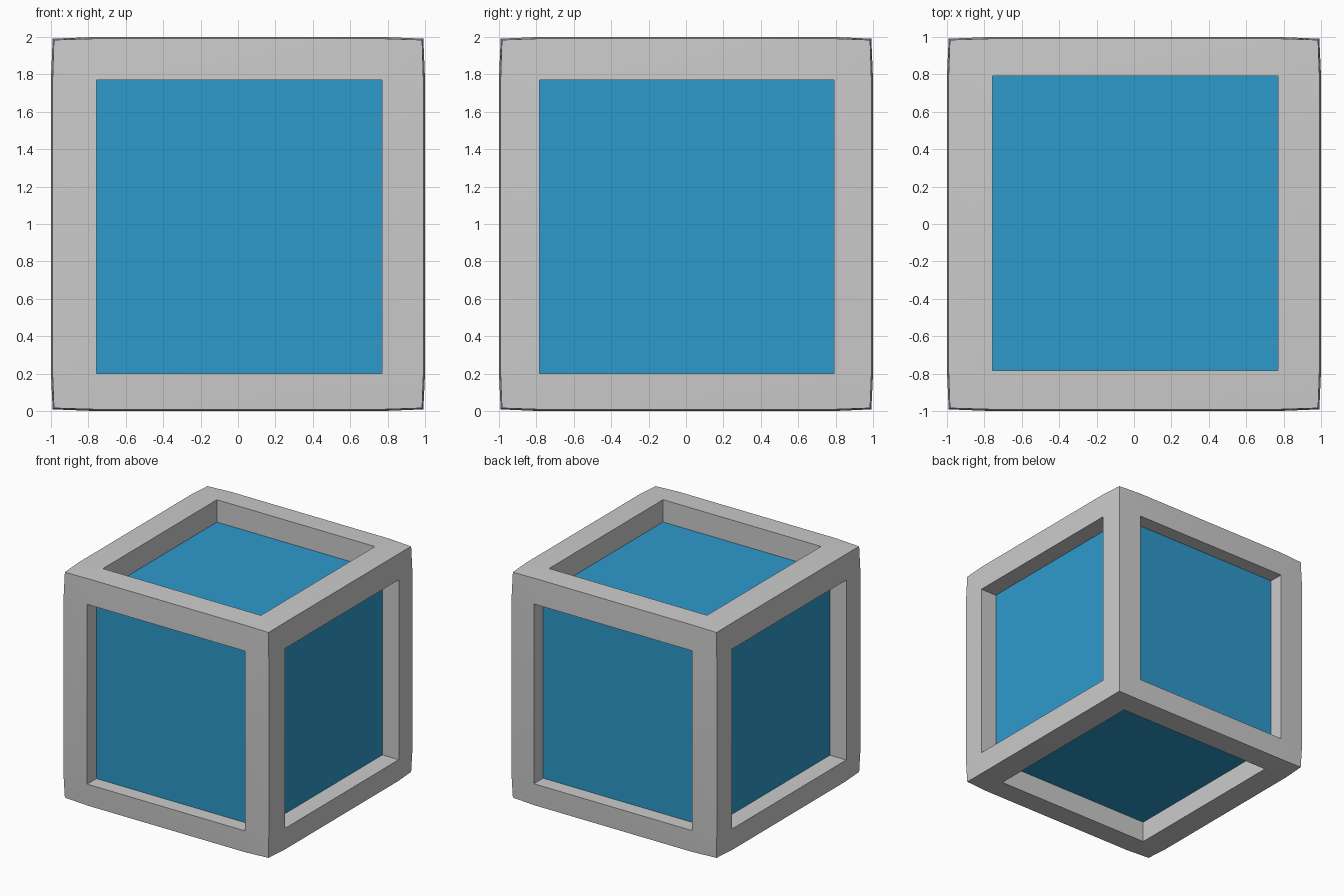
import bpy, bmesh
from itertools import product

if "Cube" in bpy.data.objects:
    bpy.data.objects.remove(bpy.data.objects["Cube"])

# Grid lines on each axis: outer, opening start, opening end, outer (z centred on 0)
CUTS = [(-1, -0.757, 0.77, 1), (-1, -0.783, 0.79, 1), (-1, -0.8, 0.77, 1)]
# Outer reach falls off slightly towards edges and corners, giving a soft bulge
REACH = {0: 1, 1: 1.0, 2: 0.991, 3: 0.984}


def point(idx):
    ends = sum(i in (0, 3) for i in idx)
    p = [CUTS[a][i] * (REACH[ends] if i in (0, 3) else 1) for a, i in enumerate(idx)]
    p[2] += 1
    return p


# Frame: six bordered openings whose walls meet at eight shared inner corners
bm = bmesh.new()
verts = {idx: bm.verts.new(point(idx)) for idx in product(range(4), repeat=3)}


def at(axis, layer, u, v):
    idx = [u, v]
    idx.insert(axis, layer)
    return verts[tuple(idx)]


for axis, (outer, inner) in product(range(3), ((0, 1), (3, 2))):
    for u, v in product(range(3), repeat=2):
        if (u, v) != (1, 1):
            bm.faces.new([at(axis, outer, u + a, v + b)
                          for a, b in ((0, 0), (1, 0), (1, 1), (0, 1))])
    ring = [(1, 1), (2, 1), (2, 2), (1, 2)]
    for a, b in zip(ring, ring[1:] + ring[:1]):
        bm.faces.new([at(axis, outer, *a), at(axis, outer, *b),
                      at(axis, inner, *b), at(axis, inner, *a)])
bmesh.ops.recalc_face_normals(bm, faces=bm.faces)
mesh = bpy.data.meshes.new("frame")
bm.to_mesh(mesh)
bm.free()
frame = bpy.data.objects.new("frame", mesh)
bpy.context.collection.objects.link(frame)
bpy.context.view_layer.objects.active = frame
frame.select_set(True)
bpy.ops.object.shade_smooth_by_angle()

# Blue core: one box forming all six recessed panels
bpy.ops.mesh.primitive_cube_add(size=1, location=(0, 0, 0.995))
core = bpy.context.object
core.name = "blue_core"
core.scale = (1.685, 1.745, 1.62)
blue = bpy.data.materials.new("blue")
blue.diffuse_color = (0.027, 0.32, 0.6, 1)
blue.use_nodes = True
blue.node_tree.nodes["Principled BSDF"].inputs["Base Color"].default_value = blue.diffuse_color
core.data.materials.append(blue)
